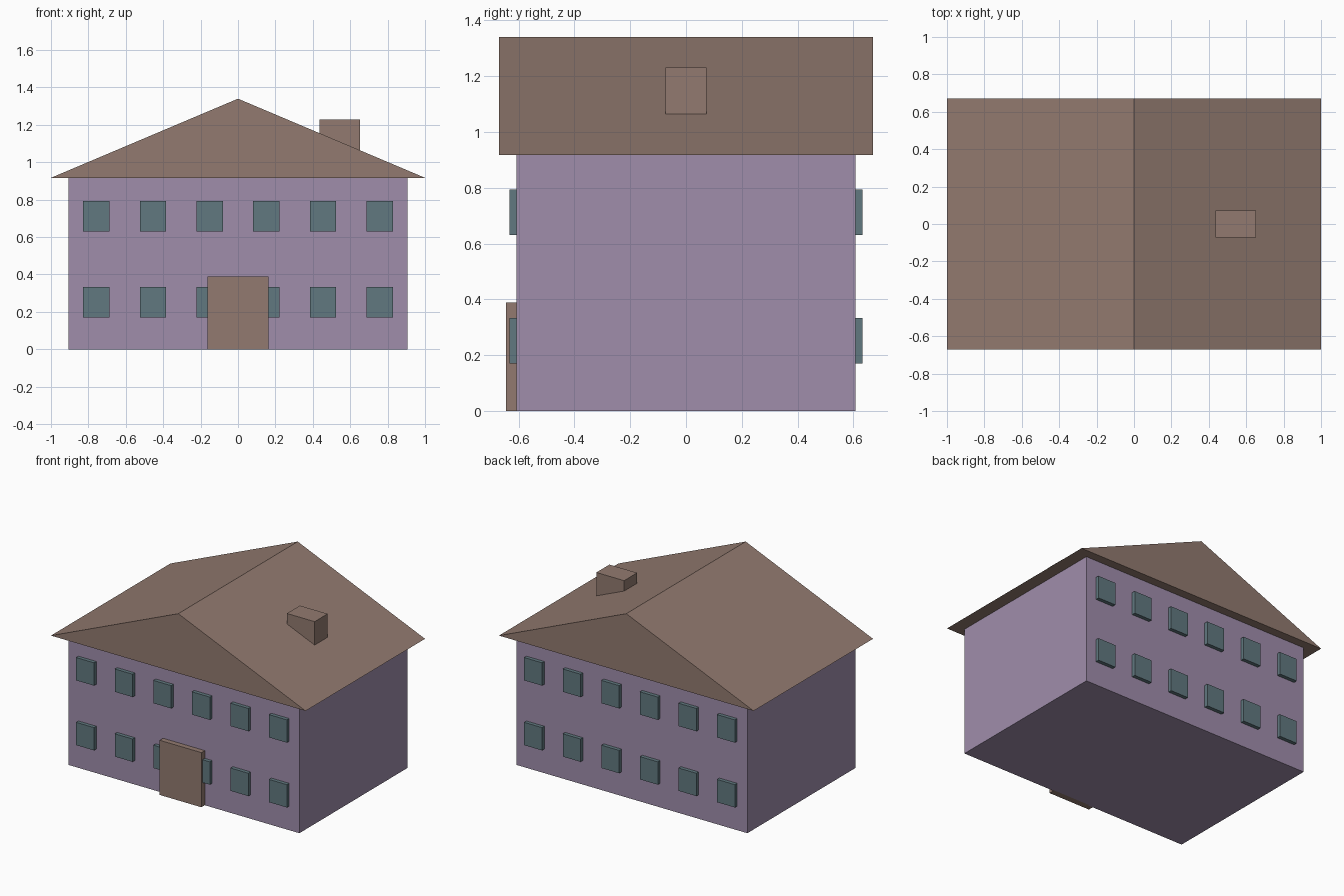
import bpy
import bmesh

default_cube = bpy.data.objects.get("Cube")
if default_cube:
    bpy.data.objects.remove(default_cube, do_unlink=True)


def make_material(name, rgb):
    mat = bpy.data.materials.new(name)
    mat.use_nodes = True
    color = (*rgb, 1)
    mat.diffuse_color = color
    mat.node_tree.nodes["Principled BSDF"].inputs["Base Color"].default_value = color
    return mat


def add_prism(name, profile, y_front, y_back, mat):
    """Extrude an x-z outline from y_front to y_back."""
    bm = bmesh.new()
    face = bm.faces.new([bm.verts.new((x, y_front, z)) for x, z in profile])
    result = bmesh.ops.extrude_face_region(bm, geom=[face])
    moved = [v for v in result["geom"] if isinstance(v, bmesh.types.BMVert)]
    bmesh.ops.translate(bm, verts=moved, vec=(0, y_back - y_front, 0))
    bmesh.ops.recalc_face_normals(bm, faces=bm.faces)
    mesh = bpy.data.meshes.new(name)
    bm.to_mesh(mesh)
    bm.free()
    mesh.materials.append(mat)
    obj = bpy.data.objects.new(name, mesh)
    bpy.context.collection.objects.link(obj)
    return obj


def add_box(name, x0, x1, y0, y1, z0, z1, mat):
    return add_prism(name, [(x0, z0), (x1, z0), (x1, z1), (x0, z1)], y0, y1, mat)


lilac = make_material("lilac wall", (0.35, 0.27, 0.41))
brown = make_material("brown roof", (0.288, 0.195, 0.16))
teal = make_material("grey teal window", (0.12, 0.19, 0.215))

WALL_X, WALL_Y, EAVES = 0.907, 0.607, 0.917

# Main body, gabled roof, chimney and door
add_box("walls", -WALL_X, WALL_X, -WALL_Y, WALL_Y, 0, EAVES, lilac)
add_prism("roof", [(-1, EAVES), (1, EAVES), (0, 1.34)], -0.67, 0.67, brown)
add_box("chimney", 0.435, 0.653, -0.073, 0.073, 1.0, 1.23, brown)
add_box("door", -0.164, 0.164, -0.645, -0.6, 0, 0.388, brown)

# Two rows of six windows on the front and the back
for side, label in ((-1, "front"), (1, "back")):
    for floor, sill in (("lower", 0.171), ("upper", 0.631)):
        for i in range(6):
            x = (i - 2.5) * 0.303
            add_box(f"{label}_{floor}_window_{i + 1}", x - 0.07, x + 0.07,
                    side * 0.58, side * 0.633, sill, sill + 0.162, teal)
